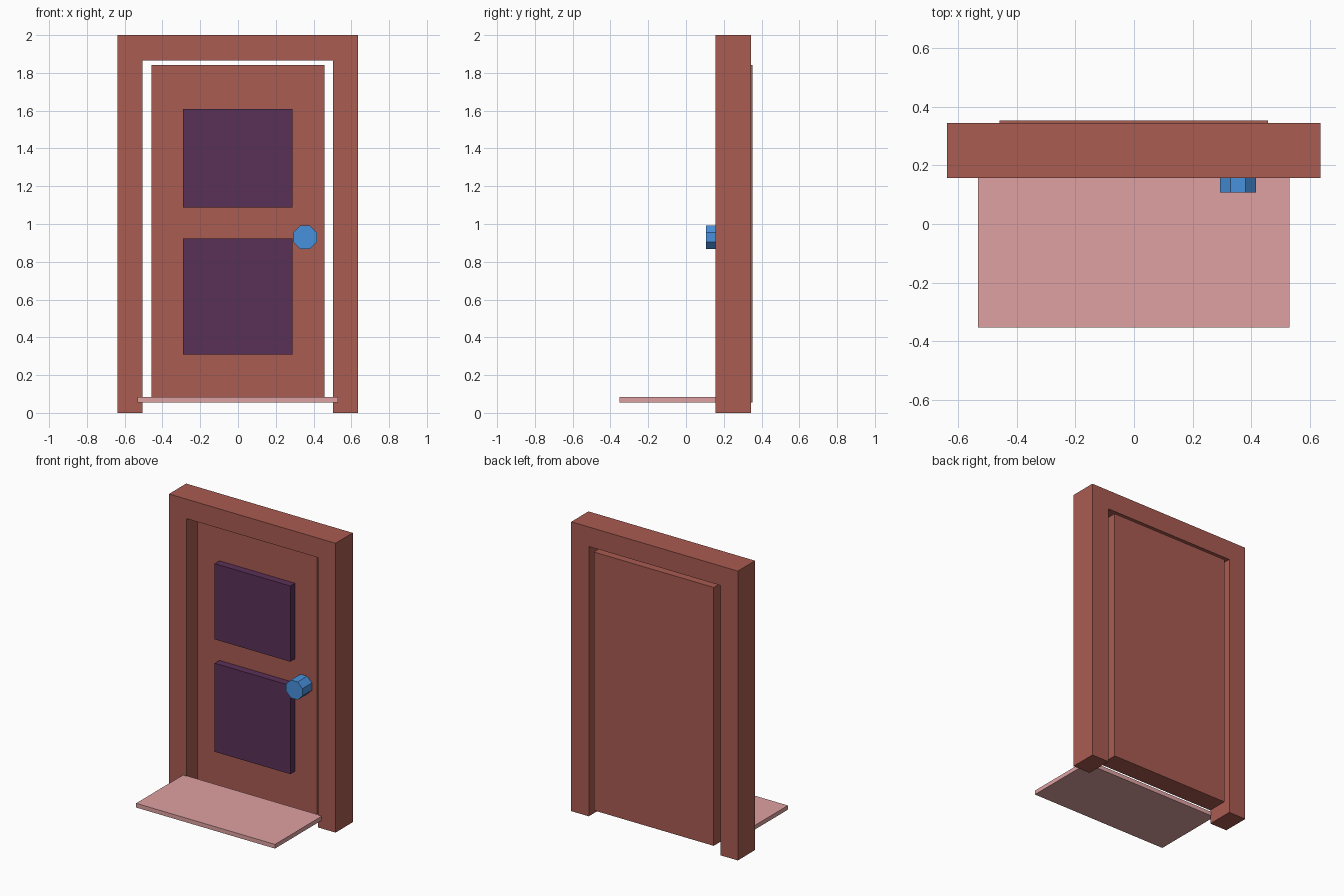
import bpy, bmesh, math

if "Cube" in bpy.data.objects:
    bpy.data.objects.remove(bpy.data.objects["Cube"])


def material(name, rgb):
    """Material from 0-255 sRGB values."""
    m = bpy.data.materials.new(name)
    m.diffuse_color = [(c / 255) ** 2.2 for c in rgb] + [1.0]
    m.use_nodes = True
    m.node_tree.nodes["Principled BSDF"].inputs["Base Color"].default_value = m.diffuse_color
    return m


def prism(name, outline, y0, y1, mat):
    """Extrude an x-z outline from y0 (front) to y1 (back)."""
    bm = bmesh.new()
    face = bm.faces.new([bm.verts.new((x, y0, z)) for x, z in outline])
    ext = bmesh.ops.extrude_face_region(bm, geom=[face], use_keep_orig=True)
    moved = [g for g in ext["geom"] if isinstance(g, bmesh.types.BMVert)]
    bmesh.ops.translate(bm, verts=moved, vec=(0, y1 - y0, 0))
    bmesh.ops.recalc_face_normals(bm, faces=bm.faces)
    mesh = bpy.data.meshes.new(name)
    bm.to_mesh(mesh)
    bm.free()
    mesh.materials.append(mat)
    obj = bpy.data.objects.new(name, mesh)
    bpy.context.collection.objects.link(obj)
    return obj


def box(name, x0, x1, y0, y1, z0, z1, mat):
    return prism(name, [(x0, z0), (x1, z0), (x1, z1), (x0, z1)], y0, y1, mat)


wood = material("wood", (167, 92, 82))
dark = material("dark_panel", (90, 52, 88))
blue = material("blue_knob", (74, 144, 220))
pink = material("pink_step", (222, 160, 160))

# Door frame: one inverted U outline
prism("door_frame", [(-0.638, 0), (-0.505, 0), (-0.505, 1.865), (0.502, 1.865),
                     (0.502, 0), (0.636, 0), (0.636, 2), (-0.638, 2)],
      0.157, 0.345, wood)

# Door leaf, set back from the frame front
box("door_leaf", -0.459, 0.457, 0.212, 0.353, 0.056, 1.842, wood)

# Raised panels
for name, z0, z1 in (("lower_panel", 0.31, 0.922), ("upper_panel", 1.087, 1.61)):
    box(name, -0.29, 0.288, 0.16, 0.215, z0, z1, dark)

# Octagonal knob with a flat top
r = 0.062 / math.cos(math.pi / 8)
prism("knob", [(0.355 + r * math.cos((i + 0.5) * math.pi / 4),
                0.93 + r * math.sin((i + 0.5) * math.pi / 4)) for i in range(8)],
      0.107, 0.214, blue)

# Doorstep slab
box("doorstep", -0.532, 0.53, -0.353, 0.163, 0.056, 0.085, pink)
